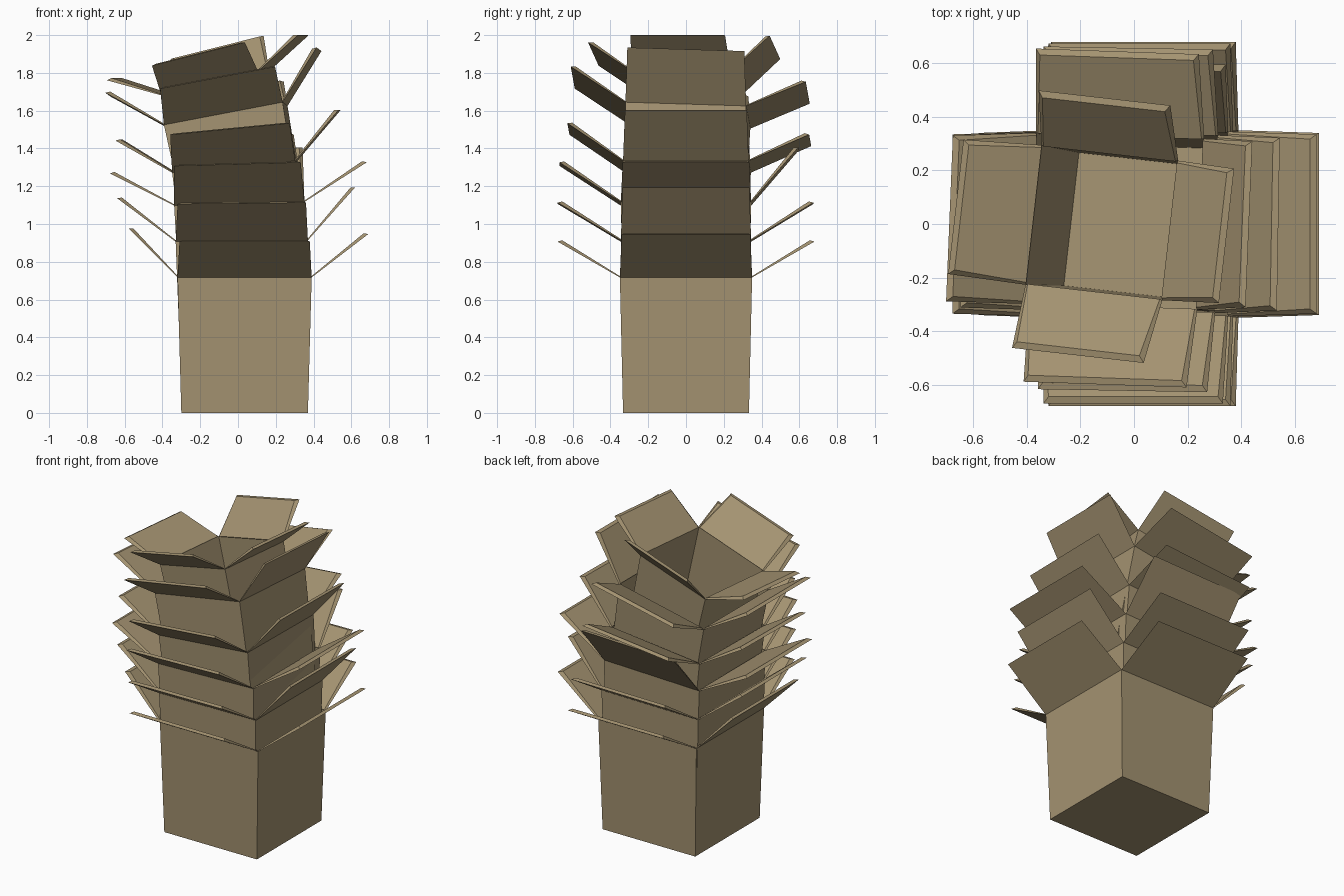
import bpy, bmesh
from math import radians
from mathutils import Vector, Matrix

if "Cube" in bpy.data.objects:
    bpy.data.objects.remove(bpy.data.objects["Cube"])

mat = bpy.data.materials.new("cardboard")
mat.diffuse_color = (0.37, 0.29, 0.165, 1)
mat.use_nodes = True
mat.node_tree.nodes["Principled BSDF"].inputs["Base Color"].default_value = mat.diffuse_color
T = 0.018  # cardboard thickness


def make_object(name, bm):
    me = bpy.data.meshes.new(name)
    bm.to_mesh(me)
    bm.free()
    ob = bpy.data.objects.new(name, me)
    bpy.context.collection.objects.link(ob)
    me.materials.append(mat)


def flap(name, a, b, v):
    """Thin bevel-edged panel hinged on edge a-b and reaching out along v."""
    v = Vector(v)
    along = (b - a).normalized()
    n = along.cross(v).normalized()
    if n.z < 0:
        n = -n
    d = v.normalized()
    s = along * 0.01
    lower = [a, b, b + v - s, a + v + s]
    k = along * T
    upper = [a + k * 0.5 + n * 0.006, b - k * 0.5 + n * 0.006,
             lower[2] - k - d * T + n * T, lower[3] + k - d * T + n * T]
    bm = bmesh.new()
    p = [bm.verts.new(c) for c in lower + upper]
    for f in ((3, 2, 1, 0), (4, 5, 6, 7), (0, 1, 5, 4), (1, 2, 6, 5), (2, 3, 7, 6), (3, 0, 4, 7)):
        bm.faces.new([p[i] for i in f])
    bmesh.ops.recalc_face_normals(bm, faces=bm.faces)
    make_object(name, bm)


def box(i, centre, wx, wy, h, tilt, pitch, yaw, left, right, front, back):
    """Open tapered carton placed by its rim centre, with four flaps."""
    m = (Matrix.Translation(centre) @ Matrix.Rotation(radians(yaw), 4, 'Z')
         @ Matrix.Rotation(radians(-tilt), 4, 'Y') @ Matrix.Rotation(radians(pitch), 4, 'X'))
    quad = ((-1, -1), (1, -1), (1, 1), (-1, 1))
    rim = [m @ Vector((x * wx / 2, y * wy / 2, 0)) for x, y in quad]
    base = [m @ Vector((x * wx * 0.472, y * wy * 0.476, -h)) for x, y in quad]
    bm = bmesh.new()
    r = [bm.verts.new(c) for c in rim]
    b = [bm.verts.new(c) for c in base]
    bm.faces.new(b[::-1])
    for j in range(4):
        k = (j + 1) % 4
        bm.faces.new((b[j], b[k], r[k], r[j]))
    make_object(f"box_{i}", bm)
    for j, (side, v) in enumerate((("front", front), ("right", right), ("back", back), ("left", left))):
        flap(f"box_{i}_{side}_flap", rim[j], rim[(j + 1) % 4], v)


# Nested stack: rim centre, widths, height, tilt, pitch, yaw, then flap reach vectors
box(1, (.035, 0, .717), .71, .70, .717, 0, 0, 0,
    (-.26, 0, .26), (.30, 0, .23), (0, -.33, .19), (0, .33, .19))
box(2, (.02, 0, .91), .70, .69, .70, .6, 0, 0,
    (-.31, 0, .23), (.25, 0, .28), (0, -.335, .20), (0, .33, .20))
box(3, (.007, 0, 1.107), .69, .69, .69, 1.6, 0, 0,
    (-.34, 0, .17), (.33, 0, .21), (-.01, -.325, .21), (0, .25, .29))
box(4, (-.017, .005, 1.303), .655, .665, .66, 5.5, 0, -1,
    (-.30, 0, .17), (.23, 0, .27), (-.02, -.295, .20), (-.01, .32, .14))
box(5, (-.065, .01, 1.575), .64, .64, .64, 10.8, -1.8, -2,
    (-.31, 0, .17), (.18, 0, .29), (-.03, -.29, .19), (-.01, .315, .13))
box(6, (-.12, .005, 1.745), .53, .525, .53, 14, 0, -6.5,
    (-.29, .03, .08), (.21, -.02, .19), (-.06, -.235, .155), (-.02, .205, .19))
